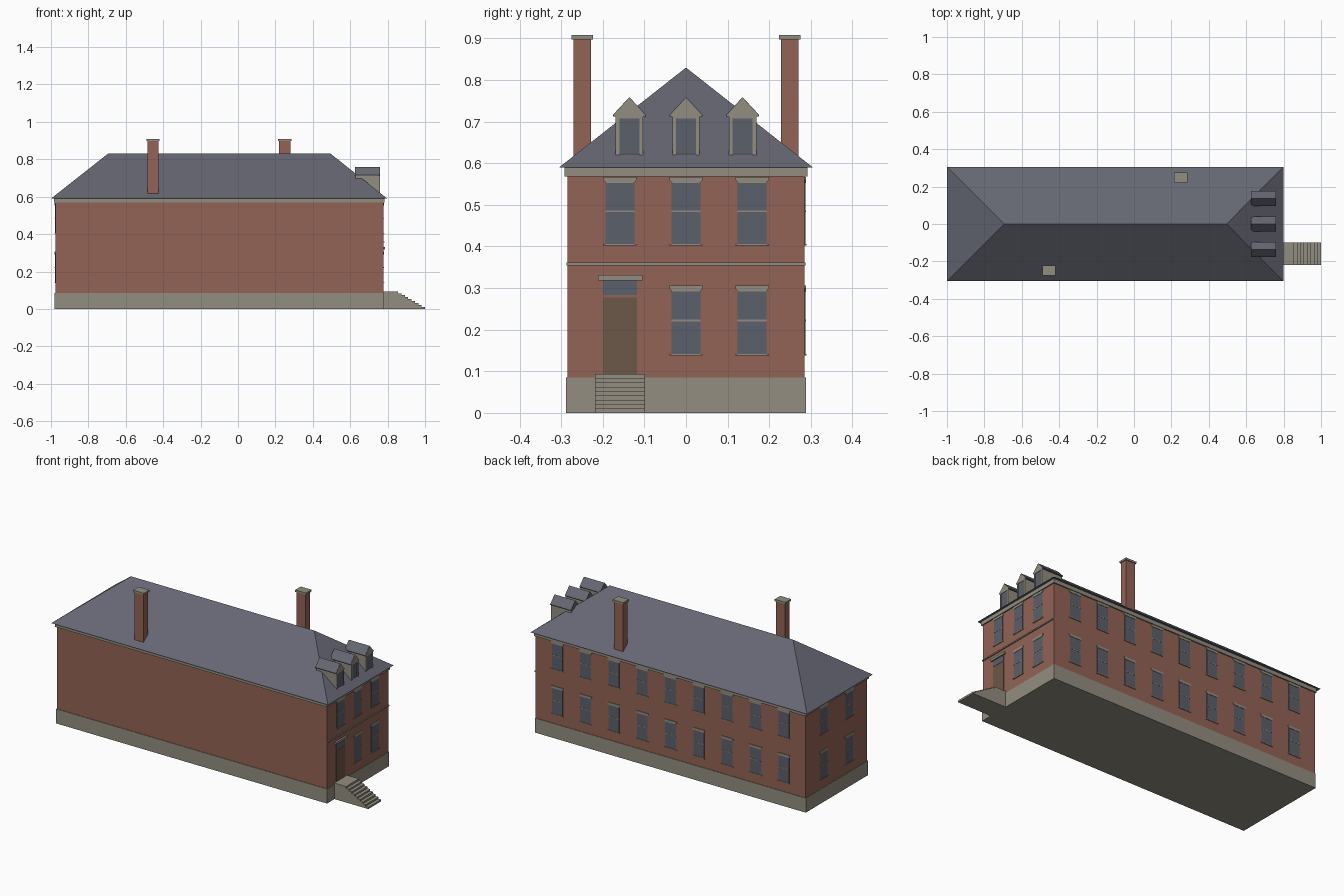
import bpy, bmesh
from math import radians
from mathutils import Matrix, Vector

cube = bpy.data.objects.get("Cube")
if cube:
    bpy.data.objects.remove(cube, do_unlink=True)


def material(name, rgb):
    m = bpy.data.materials.new(name)
    m.use_nodes = True
    m.diffuse_color = (*rgb, 1)
    m.node_tree.nodes["Principled BSDF"].inputs["Base Color"].default_value = (*rgb, 1)
    return m


BRICK = material("red brick", (0.29, 0.125, 0.09))
STONE = material("pale stone", (0.29, 0.27, 0.215))
SLATE = material("roof slate", (0.13, 0.135, 0.17))
GLASS = material("window glass", (0.105, 0.115, 0.145))
DOOR = material("door wood", (0.15, 0.095, 0.065))


def finish(name, bm, mat):
    bmesh.ops.recalc_face_normals(bm, faces=bm.faces)
    me = bpy.data.meshes.new(name)
    bm.to_mesh(me)
    bm.free()
    me.materials.append(mat)
    ob = bpy.data.objects.new(name, me)
    bpy.context.collection.objects.link(ob)
    return ob


def box(name, center, size, mat):
    bm = bmesh.new()
    bmesh.ops.create_cube(bm, size=1)
    bmesh.ops.scale(bm, vec=size, verts=bm.verts)
    bmesh.ops.translate(bm, vec=center, verts=bm.verts)
    return finish(name, bm, mat)


def frame(x, y, turn):
    """Wall frame: profile runs along the wall and up, depth runs outward."""
    return Matrix.Translation((x, y, 0)) @ Matrix.Rotation(radians(turn), 4, 'Z')


def prism(name, wall, profile, inner, outer, mat):
    bm = bmesh.new()
    face = bm.faces.new([bm.verts.new((u, -inner, z)) for u, z in profile])
    new = bmesh.ops.extrude_face_region(bm, geom=[face])["geom"]
    bmesh.ops.translate(bm, vec=(0, inner - outer, 0),
                        verts=[v for v in new if isinstance(v, bmesh.types.BMVert)])
    bm.transform(wall)
    return finish(name, bm, mat)


def plate(name, wall, u, half, z0, z1, outer, mat, inner=-0.003):
    pts = [(u - half, z0), (u + half, z0), (u + half, z1), (u - half, z1)]
    return prism(name, wall, pts, inner, outer, mat)


CX, HX, HY = -0.1, 0.877, 0.285
ENTRY = frame(CX + HX, 0, 90)
REAR = frame(CX, HY, 180)
FAR = frame(CX - HX, 0, -90)

# Main masses
box("brick_walls", (CX, 0, 0.325), (2 * HX, 2 * HY, 0.5), BRICK)
box("foundation", (CX, 0, 0.0425), (1.76, 0.576, 0.085), STONE)
box("cornice", (CX, 0, 0.579), (1.768, 0.584, 0.022), STONE)

# Hipped roof
bm = bmesh.new()
eave = [bm.verts.new(p) for p in
        [(-1, -0.305, 0.59), (0.798, -0.305, 0.59), (0.798, 0.305, 0.59), (-1, 0.305, 0.59)]]
west, east = bm.verts.new((-0.695, 0, 0.83)), bm.verts.new((0.495, 0, 0.83))
a, b, c, d = eave
for f in (eave, [a, b, east, west], [b, c, east], [c, d, west, east], [d, a, west]):
    bm.faces.new(f)
finish("hipped_roof", bm, SLATE)

# Chimneys
for side, x, y in (("front", -0.455, -0.249), ("rear", 0.25, 0.249)):
    box(side + "_chimney", (x, y, 0.75), (0.06, 0.042, 0.3), BRICK)
    box(side + "_chimney_cap", (x, y, 0.903), (0.07, 0.052, 0.011), STONE)


def window(wall, u, z0, height):
    z1 = z0 + height
    plate("window_glass", wall, u, 0.035, z0, z1, 0.002, GLASS)
    plate("window_rail", wall, u, 0.035, z0 + height / 2 + 0.003, z0 + height / 2 + 0.007, 0.003, STONE)
    plate("window_sill", wall, u, 0.04, z0 - 0.004, z0, 0.005, STONE)
    lintel = [(-0.034, z1), (0.034, z1), (0.04, z1 + 0.007), (0.04, z1 + 0.014),
              (-0.04, z1 + 0.014), (-0.04, z1 + 0.007)]
    prism("window_lintel", wall, [(u + p, z) for p, z in lintel], -0.003, 0.004, STONE)


# Windows by wall, lower row then upper row
for z0, height, entry_columns in ((0.142, 0.15, (0, 0.159)),
                                  (0.406, 0.147, (-0.159, 0, 0.159))):
    for u in entry_columns:
        window(ENTRY, u, z0, height)
    for i in range(-4, 5):
        window(REAR, i * 0.184, z0, height)
    for u in (-0.118, 0.118):
        window(FAR, u, z0, height)

# Entry wall trim, door and transom
plate("belt_course", ENTRY, 0, 0.287, 0.354, 0.361, 0.006, STONE)
plate("front_door", ENTRY, -0.159, 0.041, 0.09, 0.277, 0.002, DOOR)
plate("door_transom", ENTRY, -0.159, 0.041, 0.283, 0.318, 0.002, GLASS)
plate("door_lintel", ENTRY, -0.158, 0.053, 0.318, 0.331, 0.01, STONE)

# Entry steps
steps, start, end, top = 8, 0.856, 1.0, 0.094
run, rise = (end - start) / steps, top / (steps + 1)
outline = [(0.77, 0), (0.77, top), (start, top)]
for i in range(steps):
    z = top - (i + 1) * rise
    outline += [(start + i * run, z), (start + (i + 1) * run, z)]
outline.append((end, 0))
prism("entry_steps", frame(0, 0, 0), outline, 0.099, 0.219, STONE)

# Dormers
DORMER = frame(0.757, 0, 90)
for y in (-0.136, 0, 0.136):
    plate("dormer_body", DORMER, y, 0.033, 0.615, 0.712, 0, STONE, inner=-0.13)
    plate("dormer_window", DORMER, y, 0.024, 0.624, 0.708, 0.001, GLASS)
    for s in (-1, 1):
        plate("dormer_post", DORMER, y + s * 0.0285, 0.0045, 0.62, 0.712, 0.003, STONE)
    gable = [(y - 0.038, 0.716), (y - 0.03, 0.708), (y + 0.03, 0.708),
             (y + 0.038, 0.716), (y, 0.757)]
    prism("dormer_gable", DORMER, gable, -0.003, 0.003, STONE)
    roof = [(y - 0.04, 0.712), (y + 0.04, 0.712), (y + 0.04, 0.716),
            (y, 0.759), (y - 0.04, 0.716)]
    prism("dormer_roof", DORMER, roof, -0.132, 0.002, SLATE)
